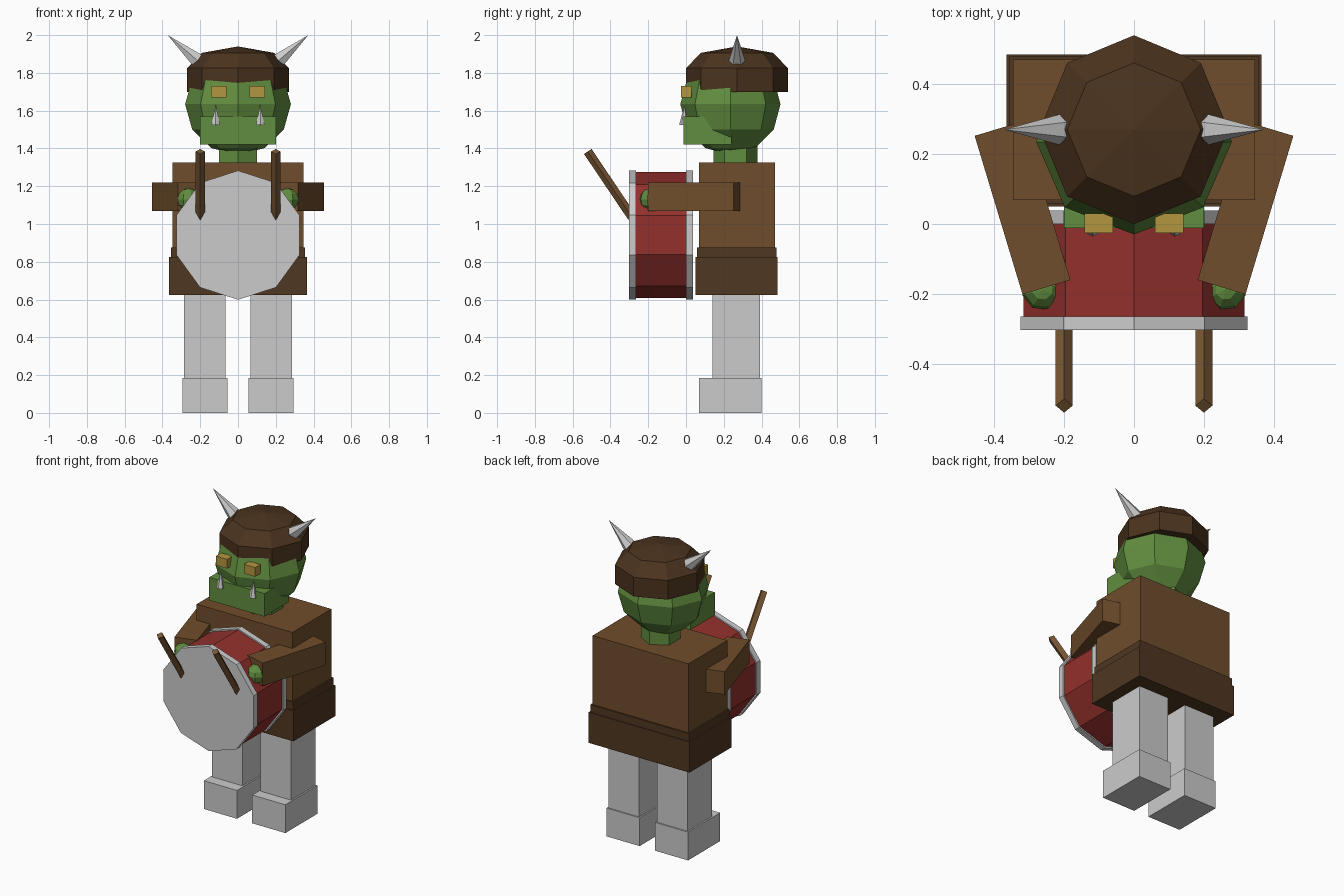
import bpy, math
from mathutils import Vector

if "Cube" in bpy.data.objects:
    bpy.data.objects.remove(bpy.data.objects["Cube"])


def mat(name, r, g, b):
    m = bpy.data.materials.new(name)
    m.diffuse_color = (r, g, b, 1)
    m.use_nodes = True
    m.node_tree.nodes["Principled BSDF"].inputs["Base Color"].default_value = m.diffuse_color
    return m


SKIN = mat("green_skin", 0.12, 0.27, 0.05)
LEATHER = mat("leather", 0.16, 0.075, 0.025)
DARK = mat("dark_leather", 0.08, 0.038, 0.015)
CAP = mat("cap_leather", 0.07, 0.033, 0.013)
RED = mat("drum_red", 0.29, 0.03, 0.025)
GOLD = mat("eye_gold", 0.45, 0.31, 0.05)
WOOD = mat("stick_wood", 0.20, 0.10, 0.035)


def finish(name, material):
    o = bpy.context.object
    o.name = name
    if material:
        o.data.materials.append(material)
    return o


def box(name, lo, hi, material=None):
    lo, hi = Vector(lo), Vector(hi)
    bpy.ops.mesh.primitive_cube_add(size=1, location=(lo + hi) / 2)
    o = finish(name, material)
    o.scale = hi - lo
    return o


def rod(name, a, b, r1, r2, sides, material=None):
    """Cylinder or cone from point a to point b."""
    a, b = Vector(a), Vector(b)
    d = b - a
    bpy.ops.mesh.primitive_cone_add(vertices=sides, radius1=r1, radius2=r2,
                                    depth=d.length, location=(a + b) / 2)
    o = finish(name, material)
    o.rotation_euler = Vector((0, 0, 1)).rotation_difference(d).to_euler()
    return o


def ball(name, loc, scale, segs, rings, material):
    bpy.ops.mesh.primitive_uv_sphere_add(segments=segs, ring_count=rings, radius=1, location=loc)
    o = finish(name, material)
    o.scale = scale
    return o


# Body
box("skirt", (-0.365, 0.05, 0.625), (0.365, 0.485, 0.825), DARK)
box("belt", (-0.356, 0.058, 0.82), (0.356, 0.48, 0.875), DARK)
box("torso", (-0.346, 0.068, 0.87), (0.346, 0.47, 1.325), LEATHER)
rod("neck", (0, 0.262, 1.30), (0, 0.262, 1.45), 0.117, 0.117, 6, SKIN)

# Head and jaw
ball("head", (0, 0.235, 1.634), (0.28, 0.265, 0.268), 8, 6, SKIN)
box("jaw", (-0.2, -0.012, 1.42), (0.2, 0.24, 1.57), SKIN)

# Cap: revolved eight-sided band with a shallow dome
profile = [(0.27, 1.70), (0.27, 1.825), (0.191, 1.906)]
verts = [(r * math.cos(k * math.pi / 4), 0.27 + r * math.sin(k * math.pi / 4), z)
         for r, z in profile for k in range(8)] + [(0, 0.27, 1.94)]
faces = [(8 * i + k, 8 * i + (k + 1) % 8, 8 * i + 8 + (k + 1) % 8, 8 * i + 8 + k)
         for i in range(2) for k in range(8)]
faces += [(16 + k, 16 + (k + 1) % 8, 24) for k in range(8)] + [tuple(range(7, -1, -1))]
mesh = bpy.data.meshes.new("cap")
mesh.from_pydata(verts, [], faces)
mesh.materials.append(CAP)
bpy.context.collection.objects.link(bpy.data.objects.new("cap", mesh))

# Drum: ten-sided shell with two grey rims
rod("drum_shell", (0, 0.005, 0.941), (0, -0.27, 0.941), 0.333, 0.333, 10, RED)
rod("drum_front_head", (0, -0.265, 0.941), (0, -0.303, 0.941), 0.342, 0.342, 10)
rod("drum_back_head", (0, 0.038, 0.941), (0, 0.0, 0.941), 0.342, 0.342, 10)

# Paired parts
for s, side in ((-1, "left"), (1, "right")):
    cx = 0.175 * s
    box(side + "_leg", (cx - 0.11, 0.14, 0.15), (cx + 0.11, 0.392, 0.65))
    box(side + "_foot", (cx - 0.12, 0.068, 0), (cx + 0.12, 0.40, 0.185))

    arm = box(side + "_arm", (-0.0715, -0.237, 1.07), (0.0715, 0.237, 1.22), LEATHER)
    arm.location = (0.319 * s, 0.046, 1.145)
    arm.rotation_euler.z = -s * math.radians(16.8)
    hand = ball(side + "_hand", (0.262 * s, -0.187, 1.13), (0.06, 0.06, 0.06), 8, 6, SKIN)
    hand.rotation_euler.z = -s * math.radians(16.8)

    rod(side + "_drumstick", (0.2 * s, -0.285, 1.035), (0.2 * s, -0.52, 1.384),
        0.024, 0.024, 4, WOOD)
    rod(side + "_horn", (0.19 * s, 0.27, 1.845), (0.372 * s, 0.27, 2.0), 0.05, 0, 6)
    rod(side + "_tusk", (0.118 * s, -0.01, 1.525), (0.118 * s, -0.008, 1.63), 0.026, 0, 6)
    ex = 0.101 * s
    box(side + "_eye", (ex - 0.041, -0.026, 1.67), (ex + 0.041, 0.03, 1.73), GOLD)
